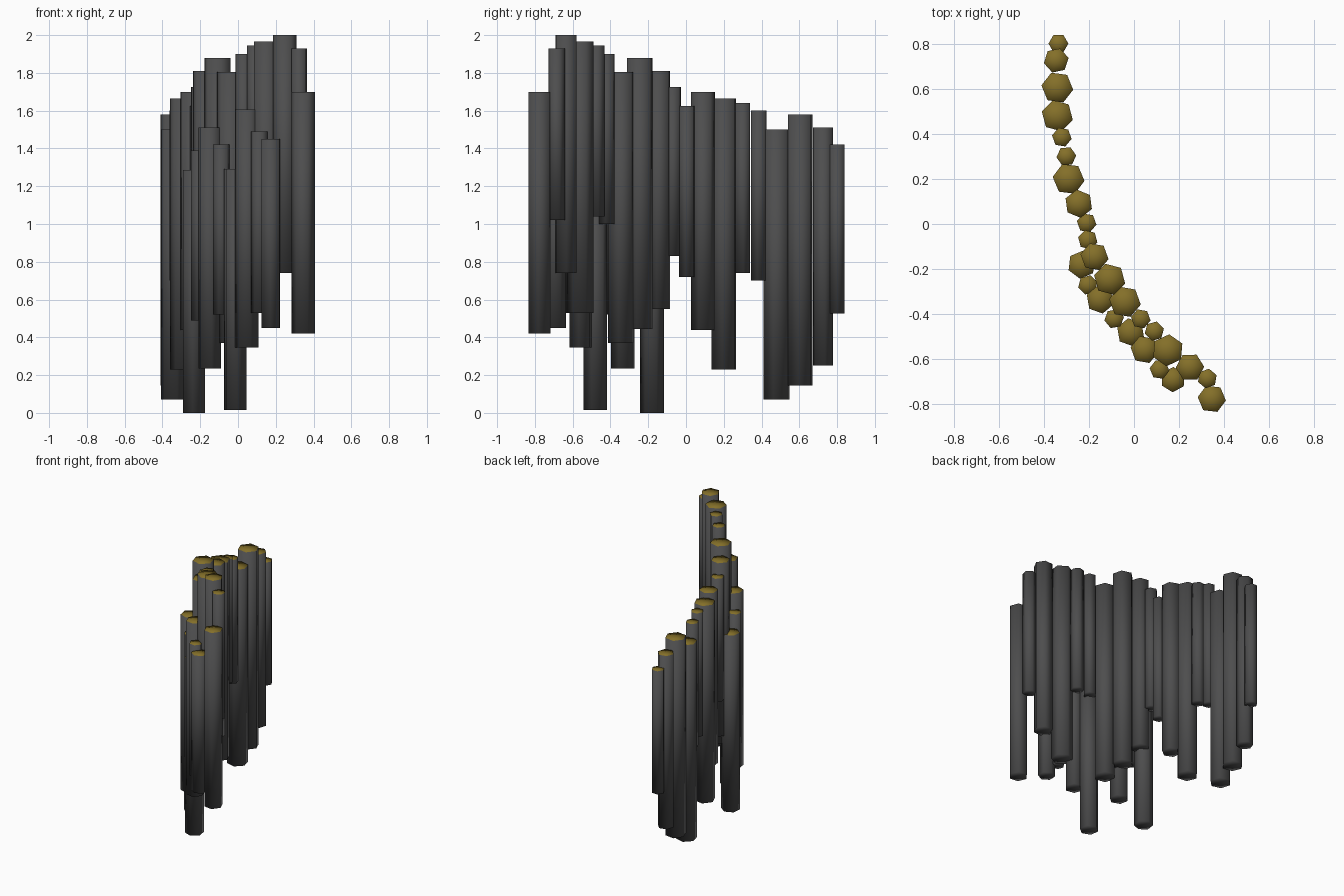
import bpy, bmesh, math

if "Cube" in bpy.data.objects:
    bpy.data.objects.remove(bpy.data.objects["Cube"])

# ---- flat colours
def material(name, rgb):
    m = bpy.data.materials.new(name)
    m.diffuse_color = (*rgb, 1.0)
    m.use_nodes = True
    m.node_tree.nodes["Principled BSDF"].inputs["Base Color"].default_value = m.diffuse_color
    return m

stone = material("dark_grey_stone", (0.075, 0.075, 0.076))
moss = material("olive_gold_top", (0.23, 0.16, 0.022))

# radius classes of the hexagonal columns
S, M, L, X = 0.044, 0.056, 0.063, 0.071

# ---- columns along the curved ridge: x, y, radius, bottom z, top z, turn in degrees
COLUMNS = [
    (-.335, .80, S, .525, 1.42, 0),
    (-.345, .725, M, .25, 1.51, 12),
    (-.34, .605, X, .145, 1.58, -8),
    (-.34, .48, X, .07, 1.50, -15),
    (-.32, .385, S, .70, 1.60, -10),
    (-.30, .30, S, .74, 1.64, 5),
    (-.29, .20, X, .23, 1.665, -7),
    (-.245, .09, L, .44, 1.70, -22),
    (-.21, .005, S, .72, 1.625, -10),
    (-.205, -.07, S, .83, 1.725, -15),
    (-.232, -.18, L, 0, 1.285, 23),
    (-.175, -.145, L, .55, 1.81, -10),
    (-.205, -.27, S, .49, 1.39, 15),
    (-.108, -.245, X, .445, 1.88, -15),
    (-.15, -.335, L, .235, 1.51, -20),
    (-.04, -.345, X, .37, 1.805, -10),
    (-.088, -.42, S, .52, 1.42, 10),
    (.03, -.42, S, 1.0, 1.90, -10),
    (-.015, -.48, L, .015, 1.29, -20),
    (.09, -.475, S, 1.04, 1.945, 15),
    (.047, -.557, L, .345, 1.605, -10),
    (.15, -.56, X, .53, 1.965, 25),
    (.113, -.645, S, .53, 1.49, -8),
    (.173, -.69, M, .45, 1.45, 28),
    (.248, -.635, L, .74, 2.0, 2),
    (.325, -.685, S, 1.02, 1.93, 20),
    (.345, -.775, L, .42, 1.70, -7),
]

def hex_column(name, x, y, r, z0, z1, turn):
    """Six-sided prism with fanned caps; the upper cap is mossy."""
    bm = bmesh.new()
    rings = []
    for z in (z0, z1):
        rings.append([bm.verts.new((r * math.cos(a), r * math.sin(a), z - z0))
                      for a in (math.radians(turn + 60 * k) for k in range(6))])
    low, high = rings
    base = bm.verts.new((0, 0, 0))
    peak = bm.verts.new((0, 0, z1 - z0))
    for i in range(6):
        j = (i + 1) % 6
        bm.faces.new((low[i], low[j], high[j], high[i]))
        bm.faces.new((low[j], low[i], base))
        bm.faces.new((high[i], high[j], peak)).material_index = 1
    for f in bm.faces:
        f.smooth = True
    me = bpy.data.meshes.new(name)
    bm.to_mesh(me)
    bm.free()
    me.materials.append(stone)
    me.materials.append(moss)
    ob = bpy.data.objects.new(name, me)
    ob.location = (x, y, z0)
    bpy.context.collection.objects.link(ob)

for n, col in enumerate(COLUMNS, 1):
    hex_column(f"rock_column_{n:02d}", *col)
